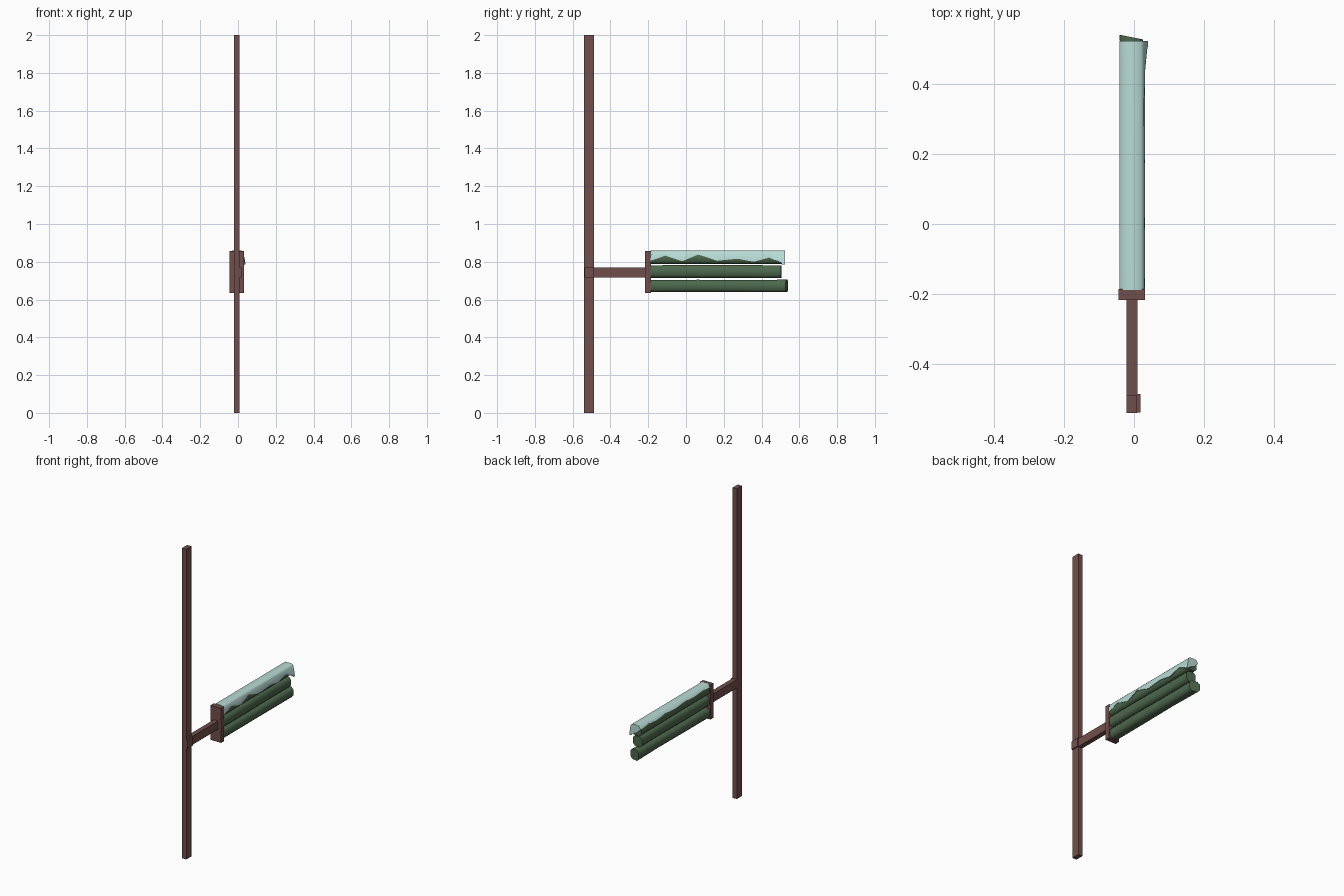
import bpy, bmesh, random

if "Cube" in bpy.data.objects:
    bpy.data.objects.remove(bpy.data.objects["Cube"])

random.seed(4)

def mat(name, rgb):
    m = bpy.data.materials.new(name)
    m.diffuse_color = (*rgb, 1)
    m.use_nodes = True
    m.node_tree.nodes["Principled BSDF"].inputs["Base Color"].default_value = m.diffuse_color
    return m

WOOD = mat("brown wood", (0.165, 0.078, 0.07))
GREEN = mat("green painted plank", (0.075, 0.14, 0.075))
SNOW = mat("pale ice", (0.48, 0.71, 0.67))

def finish(bm, name, material, smooth=False):
    bmesh.ops.recalc_face_normals(bm, faces=bm.faces)
    me = bpy.data.meshes.new(name)
    bm.to_mesh(me)
    bm.free()
    me.materials.append(material)
    ob = bpy.data.objects.new(name, me)
    bpy.context.collection.objects.link(ob)
    if smooth:
        bpy.ops.object.select_all(action='DESELECT')
        ob.select_set(True)
        bpy.context.view_layer.objects.active = ob
        bpy.ops.object.shade_smooth_by_angle(angle=0.9)
    return ob

def box(name, lo, hi, material):
    bm = bmesh.new()
    bmesh.ops.create_cube(bm, size=1)
    for v in bm.verts:
        v.co = [(a + b) / 2 + c * (b - a) for a, b, c in zip(lo, hi, v.co)]
    return finish(bm, name, material)

def loft(name, rings, material):
    """Skin a list of closed rings and cap both ends."""
    bm = bmesh.new()
    vs = [[bm.verts.new(p) for p in r] for r in rings]
    n = len(vs[0])
    for a, b in zip(vs, vs[1:]):
        for i in range(n):
            bm.faces.new((a[i], a[(i + 1) % n], b[(i + 1) % n], b[i]))
    bm.faces.new(vs[0])
    bm.faces.new(vs[-1])
    return finish(bm, name, material, True)

# Post, arm and mounting plate
box("post", (-0.021, -0.54, 0), (0.009, -0.488, 2.0), WOOD)
box("arm", (-0.021, -0.49, 0.716), (0.010, -0.21, 0.77), WOOD)
box("arm_joint", (-0.018, -0.538, 0.716), (0.018, -0.486, 0.77), WOOD)
box("mounting_plate", (-0.044, -0.217, 0.634), (0.031, -0.186, 0.857), WOOD)

# Three uneven planks with chamfered edges
def plank(name, z0, z1, y_end, slant):
    rings = []
    x0, x1, c = -0.039, 0.028, 0.014
    for t in (0, 0.35, 0.7, 1):
        j = lambda: random.uniform(-0.003, 0.003)
        a, b, lo, hi = x0 + j(), x1 + j(), z0 + j() / 2, z1 + j() / 2
        pts = [(a, lo + c), (a + c, lo), (b - c, lo), (b, lo + c),
               (b, hi - c), (b - c, hi), (a + c, hi), (a, hi - c)]
        y = -0.19 + t * (y_end + 0.19)
        rings.append([(x, y - slant * t * (x - x0), z) for x, z in pts])
    loft(name, rings, GREEN)

plank("lower_plank", 0.64, 0.704, 0.54, 0.2)
plank("middle_plank", 0.714, 0.782, 0.505, 0.05)
plank("upper_plank", 0.788, 0.853, 0.512, 0)

# Ice cap: covers the top and hangs in points over the +x side
drips = [(-0.188, 0.805), (-0.11, 0.832), (-0.02, 0.803), (0.065, 0.838),
         (0.165, 0.805), (0.27, 0.816), (0.36, 0.80), (0.44, 0.822), (0.522, 0.786)]
rings = []
for k, (y, d) in enumerate(drips):
    out = 0.040 if k == len(drips) - 1 else 0.032
    left = 0.838 + 0.008 * (k % 2)
    sec = [(-0.042, left), (-0.030, 0.859), (0.0, 0.861), (0.020, 0.859), (0.029, 0.85),
           (out, d), (0.024, d), (0.022, 0.847), (0.0, 0.85), (-0.028, 0.85), (-0.036, left)]
    rings.append([(x, y, z) for x, z in sec])
loft("ice_cap", rings, SNOW)

# Ice hanging over the free end of the upper plank
flap = [(-0.042, 0.838), (-0.030, 0.859), (0.020, 0.859), (0.029, 0.85),
        (0.040, 0.786), (0.010, 0.80), (-0.015, 0.812)]
loft("ice_end_drip", [[(x, y, z) for x, z in flap] for y in (0.505, 0.523)], SNOW)
